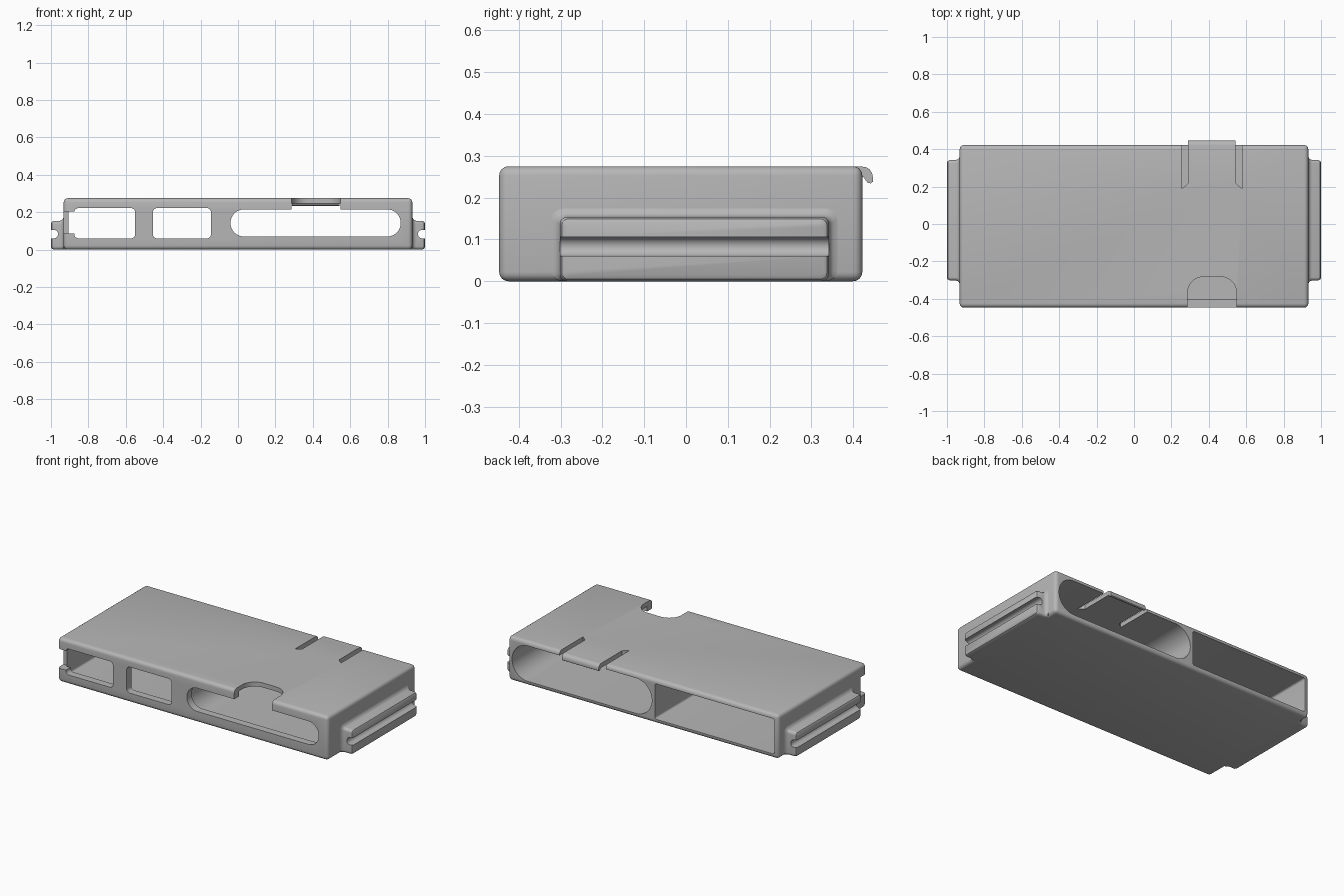
import bpy
import bmesh
from math import sin, cos, pi

cube = bpy.data.objects.get("Cube")
if cube:
    bpy.data.objects.remove(cube, do_unlink=True)

grey = bpy.data.materials.new("plain grey")
grey.use_nodes = True
COLOUR = (0.47, 0.47, 0.47, 1)
grey.diffuse_color = COLOUR
grey.node_tree.nodes["Principled BSDF"].inputs["Base Color"].default_value = COLOUR


def rounded(u0, u1, v0, v1, r, n=6):
    """Counter-clockwise outline of a rounded rectangle."""
    pts = []
    corners = ((u1 - r, v1 - r), (u0 + r, v1 - r), (u0 + r, v0 + r), (u1 - r, v0 + r))
    for k, (cu, cv) in enumerate(corners):
        for i in range(n + 1):
            a = (k + i / n) * pi / 2
            pts.append((cu + r * cos(a), cv + r * sin(a)))
    return pts


def loft(name, rings):
    """Closed solid through a list of equal-length rings."""
    bm = bmesh.new()
    loops = [[bm.verts.new(p) for p in ring] for ring in rings]
    count = len(loops[0])
    for a, b in zip(loops, loops[1:]):
        for i in range(count):
            j = (i + 1) % count
            bm.faces.new((a[i], a[j], b[j], b[i]))
    bm.faces.new(loops[0][::-1])
    bm.faces.new(loops[-1])
    bmesh.ops.recalc_face_normals(bm, faces=bm.faces)
    mesh = bpy.data.meshes.new(name)
    bm.to_mesh(mesh)
    bm.free()
    obj = bpy.data.objects.new(name, mesh)
    bpy.context.collection.objects.link(obj)
    mesh.materials.append(grey)
    return obj


def prism(name, outline, axis, lo, hi):
    """Extrude a 2D outline along x (y, z), y (x, z) or z (x, y)."""
    place = {"x": lambda p, d: (d, p[0], p[1]),
             "y": lambda p, d: (p[0], d, p[1]),
             "z": lambda p, d: (p[0], p[1], d)}[axis]
    return loft(name, [[place(p, d) for p in outline] for d in (lo, hi)])


def activate(obj):
    bpy.ops.object.select_all(action="DESELECT")
    obj.select_set(True)
    bpy.context.view_layer.objects.active = obj


def cut(obj, cutter):
    mod = obj.modifiers.new("cut", "BOOLEAN")
    mod.operation = "DIFFERENCE"
    mod.solver = "EXACT"
    mod.object = cutter
    activate(obj)
    bpy.ops.object.modifier_apply(modifier=mod.name)
    bpy.data.objects.remove(cutter, do_unlink=True)


def soften(obj, width, segments=3):
    mod = obj.modifiers.new("round", "BEVEL")
    mod.width = width
    mod.segments = segments
    mod.limit_method = "ANGLE"
    activate(obj)
    bpy.ops.object.modifier_apply(modifier=mod.name)


# Case shell
BACK, FRONT = 0.422, -0.447
box = [(-0.932, FRONT), (0.932, FRONT), (0.932, BACK), (-0.932, BACK)]
case = prism("case_shell", box, "z", 0, 0.275)
soften(case, 0.022, 4)

# Deep compartments, open at the back
cut(case, prism("c", rounded(-0.06, 0.905, 0.027, 0.247, 0.1095, 12), "y", -0.4, 0.6))
cut(case, prism("c", rounded(-0.905, -0.08, 0.027, 0.247, 0.012), "y", -0.4, 0.6))

# Front windows
cut(case, prism("c", rounded(-0.04, 0.87, 0.07, 0.215, 0.072, 12), "y", -0.6, -0.35))
for x0, x1 in ((-0.875, -0.55), (-0.455, -0.145)):
    cut(case, prism("c", rounded(x0, x1, 0.06, 0.222, 0.022), "y", -0.6, -0.35))

# Corner notch through the side wall
cut(case, prism("c", rounded(-1.1, -0.85, 0.085, 0.205, 0.01), "y", -0.6, -0.39))

# Finger notch in the top
cut(case, prism("c", rounded(0.287, 0.548, -0.7, -0.282, 0.085, 8), "z", 0.14, 0.4))

# Slots on both sides of the clip, with slanted ends
CLIP = 0.417
for s in (-1, 1):
    inner, outer = CLIP + s * 0.127, CLIP + s * 0.16
    slot = [(inner, 0.6), (inner, 0.218), (outer, 0.19), (outer, 0.6)]
    cut(case, prism("c", slot, "z", 0.2, 0.4))

# Clip hook curling over the back edge
hook = [(0.39, 0.25), (0.39, 0.2745), (0.42, 0.2745)]
hook += [(0.422 + 0.025 * sin(a), 0.2495 + 0.025 * cos(a))
         for a in (pi / 8, pi / 4, 3 * pi / 8, pi / 2)]
hook += [(0.447, 0.238), (0.442, 0.234), (0.434, 0.236), (0.424, 0.25)]
clip = prism("clip_hook", hook, "x", CLIP - 0.127, CLIP + 0.127)

# Grooved end rails with flared roots
profile = ((0.91, 0.02), (0.932, 0.02), (0.936, 0.01), (0.942, 0.004),
           (0.952, 0), (0.985, 0), (0.995, -0.005), (1.0, -0.014))
rails = []
for side, s in (("left", 1), ("right", -1)):
    rings = []
    for x, o in profile:
        ring = rounded(-0.302 - o, 0.342 + o, max(0, -o), 0.154 + o, 0.018 + o / 2)
        rings.append([(s * x, y, z) for y, z in ring])
    rail = loft(side + "_end_rail", rings)
    groove = [(s * (0.985 + 0.023 * cos(a)), 0.083 + 0.023 * sin(a))
              for a in [pi / 2 + i * pi / 10 for i in range(11)]]
    groove += [(s * 1.1, 0.06), (s * 1.1, 0.106)]
    cut(rail, prism("c", groove, "y", -0.6, 0.6))
    rails.append(rail)

# Smooth the rounded edges, keep corners crisp
for obj in [case, clip] + rails:
    activate(obj)
    bpy.ops.object.shade_smooth_by_angle(angle=pi / 6)
